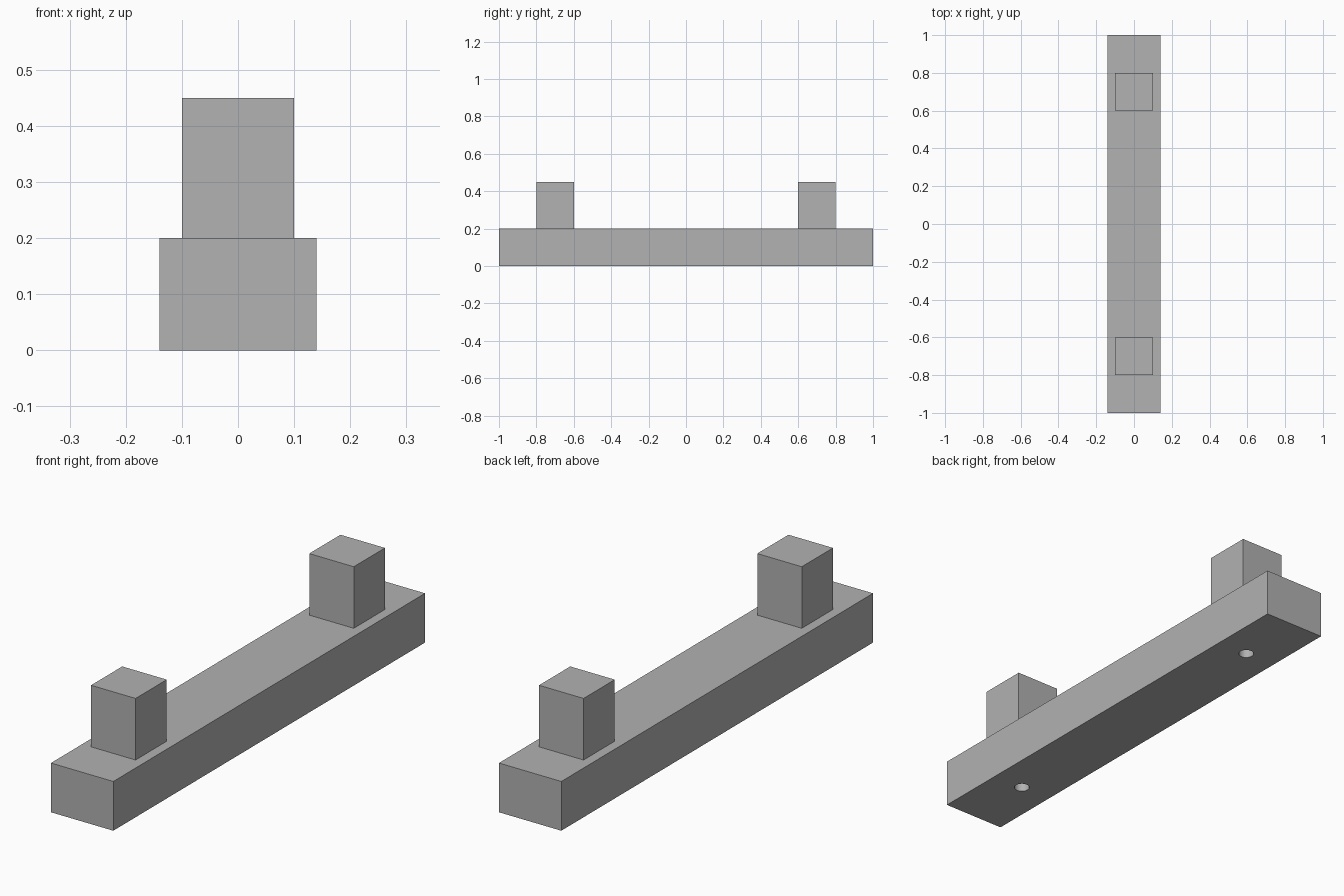
import bpy
from math import radians

cube = bpy.data.objects.get("Cube")
if cube:
    bpy.data.objects.remove(cube, do_unlink=True)

grey = bpy.data.materials.new("plain grey")
grey.use_nodes = True
COLOUR = (0.445, 0.445, 0.445, 1)
grey.diffuse_color = COLOUR
grey.node_tree.nodes["Principled BSDF"].inputs["Base Color"].default_value = COLOUR


def box(name, size, centre):
    bpy.ops.mesh.primitive_cube_add(size=1, location=centre)
    ob = bpy.context.object
    ob.name = name
    ob.scale = size
    bpy.ops.object.transform_apply(location=False, rotation=False, scale=True)
    ob.data.materials.append(grey)
    return ob


# Long base bar
base = box("base_bar", (0.28, 2, 0.2), (0, 0, 0.1))

for side, y in (("front", -0.7), ("back", 0.7)):
    # Square post standing on the bar
    box(side + "_post", (0.2, 0.2, 0.25), (0, y, 0.325))

    # Round screw hole through the bar, closed above by the post
    bpy.ops.mesh.primitive_cylinder_add(vertices=32, radius=0.03, depth=0.4,
                                        location=(0, y, 0.1))
    cutter = bpy.context.object
    cutter.name = side + "_hole_cutter"
    cutter.data.materials.append(grey)
    cutter.hide_render = True
    bpy.context.view_layer.objects.active = base
    cut = base.modifiers.new(side + "_hole", "BOOLEAN")
    cut.operation = "DIFFERENCE"
    cut.solver = "EXACT"
    cut.object = cutter
    bpy.ops.object.modifier_apply(modifier=cut.name)
    bpy.data.objects.remove(cutter, do_unlink=True)

# Smooth hole walls, crisp bar edges
bpy.ops.object.select_all(action="DESELECT")
base.select_set(True)
bpy.context.view_layer.objects.active = base
bpy.ops.object.shade_smooth_by_angle(angle=radians(30))
